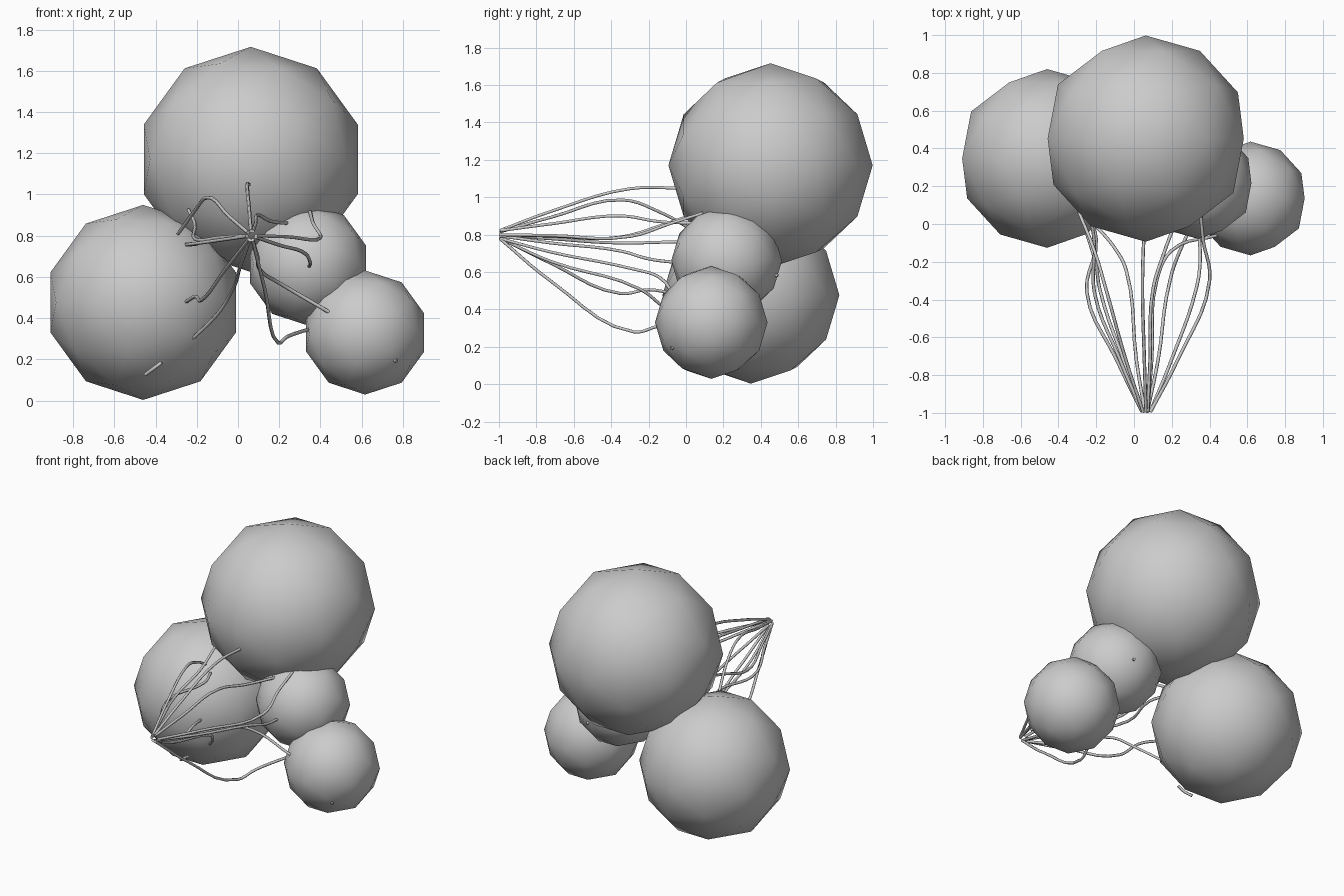
import bpy
from math import radians, cos, sin, pi
from mathutils import Vector


def ball(name, centre, r):
    bpy.ops.mesh.primitive_ico_sphere_add(subdivisions=2, radius=r, location=centre,
                                          rotation=(radians(-90), 0, 0))
    o = bpy.context.object
    o.name = name
    bpy.ops.object.shade_smooth()


def tube(name, pts, r=0.009):
    c = bpy.data.curves.new(name, 'CURVE')
    c.dimensions = '3D'
    c.bevel_depth = r
    c.bevel_resolution = 1
    c.resolution_u = 5
    c.use_fill_caps = True
    s = c.splines.new('BEZIER')
    s.bezier_points.add(len(pts) - 1)
    for bp, p in zip(s.bezier_points, pts):
        bp.co = p
        bp.handle_left_type = bp.handle_right_type = 'AUTO'
    o = bpy.data.objects.new(name, c)
    bpy.context.collection.objects.link(o)


# Balloons
ball("top_balloon", (0.062, 0.452, 1.17), 0.546)
ball("left_balloon", (-0.46, 0.347, 0.476), 0.473)
ball("middle_balloon", (0.34, 0.217, 0.66), 0.296)
ball("small_balloon", (0.617, 0.135, 0.33), 0.301)

# Strings: bulge points, then the end inside a balloon
strings = [
    [(0.045, -0.30, 1.045), (0.055, 0.0, 1.047)],
    [(-0.15, -0.34, 0.985), (-0.21, -0.14, 0.92), (-0.29, 0.06, 0.81)],
    [(-0.25, -0.36, 0.755), (-0.20, -0.08, 0.76), (-0.25, 0.06, 0.76)],
    [(-0.21, -0.36, 0.785), (-0.21, -0.10, 0.86), (-0.24, 0.09, 0.925)],
    [(0.40, -0.30, 0.79), (0.365, -0.08, 0.86), (0.35, 0.09, 0.915)],
    [(0.10, -0.35, 0.90), (0.16, -0.15, 0.87), (0.24, 0.06, 0.86)],
    [(0.33, -0.34, 0.71), (0.35, -0.20, 0.67), (0.345, -0.05, 0.65)],
    [(0.12, -0.30, 0.62), (0.20, -0.14, 0.57), (0.44, -0.06, 0.43)],
    [(0.195, -0.28, 0.28), (0.24, -0.15, 0.31), (0.34, 0.06, 0.345)],
    [(-0.04, -0.25, 0.51), (-0.10, -0.13, 0.42), (-0.22, 0.01, 0.30)],
    [(-0.18, -0.35, 0.485), (-0.205, -0.20, 0.505), (-0.25, -0.05, 0.48)],
]
for i, path in enumerate(strings):
    b = Vector(path[0])
    away = Vector((b.x - 0.065, 0, b.z - 0.80)).normalized() * 0.022
    start = Vector((0.065, -0.995, 0.80)) + away
    mid = start.lerp(b, 0.46)
    mid.y = -0.72
    tube(f"string_{i + 1}", [start, mid] + path)

# String tips that poke through the balloons
tube("left_tip", [(-0.45, 0.025, 0.125), (-0.41, -0.005, 0.155), (-0.37, -0.015, 0.185)])
tube("small_tip", [(0.72, -0.02, 0.22), (0.77, -0.08, 0.19)])
tube("middle_tip", [(0.38, 0.40, 0.60), (0.41, 0.492, 0.58)])
